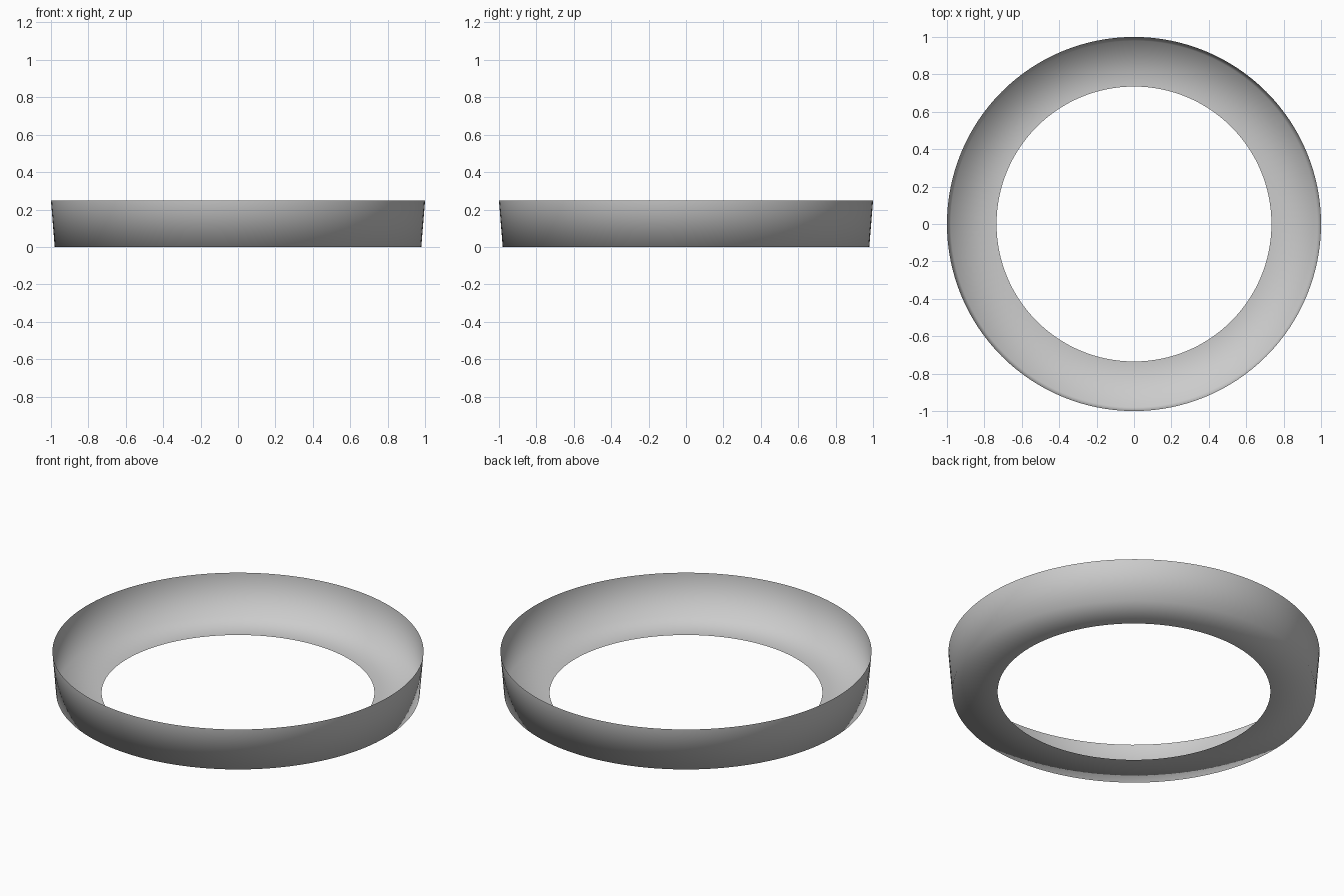
import bpy, bmesh, math

if "Cube" in bpy.data.objects:
    bpy.data.objects.remove(bpy.data.objects["Cube"])

# Profile (radius, height): rim, foot of the wall, inner edge of the flat flange
PROFILE = [(1.0, 0.247), (0.98, 0.0), (0.735, 0.0)]
SEGMENTS = 128

bm = bmesh.new()
rings = []
for r, z in PROFILE:
    rings.append([bm.verts.new((r * math.cos(2 * math.pi * i / SEGMENTS),
                                r * math.sin(2 * math.pi * i / SEGMENTS), z))
                  for i in range(SEGMENTS)])

# Thin single-skin wall and flange, facing outward and down
for top, low in zip(rings, rings[1:]):
    for i in range(SEGMENTS):
        j = (i + 1) % SEGMENTS
        face = bm.faces.new((top[i], low[i], low[j], top[j]))
        face.smooth = True

mesh = bpy.data.meshes.new("flanged_ring")
bm.to_mesh(mesh)
bm.free()
ring = bpy.data.objects.new("flanged_ring", mesh)
bpy.context.collection.objects.link(ring)
